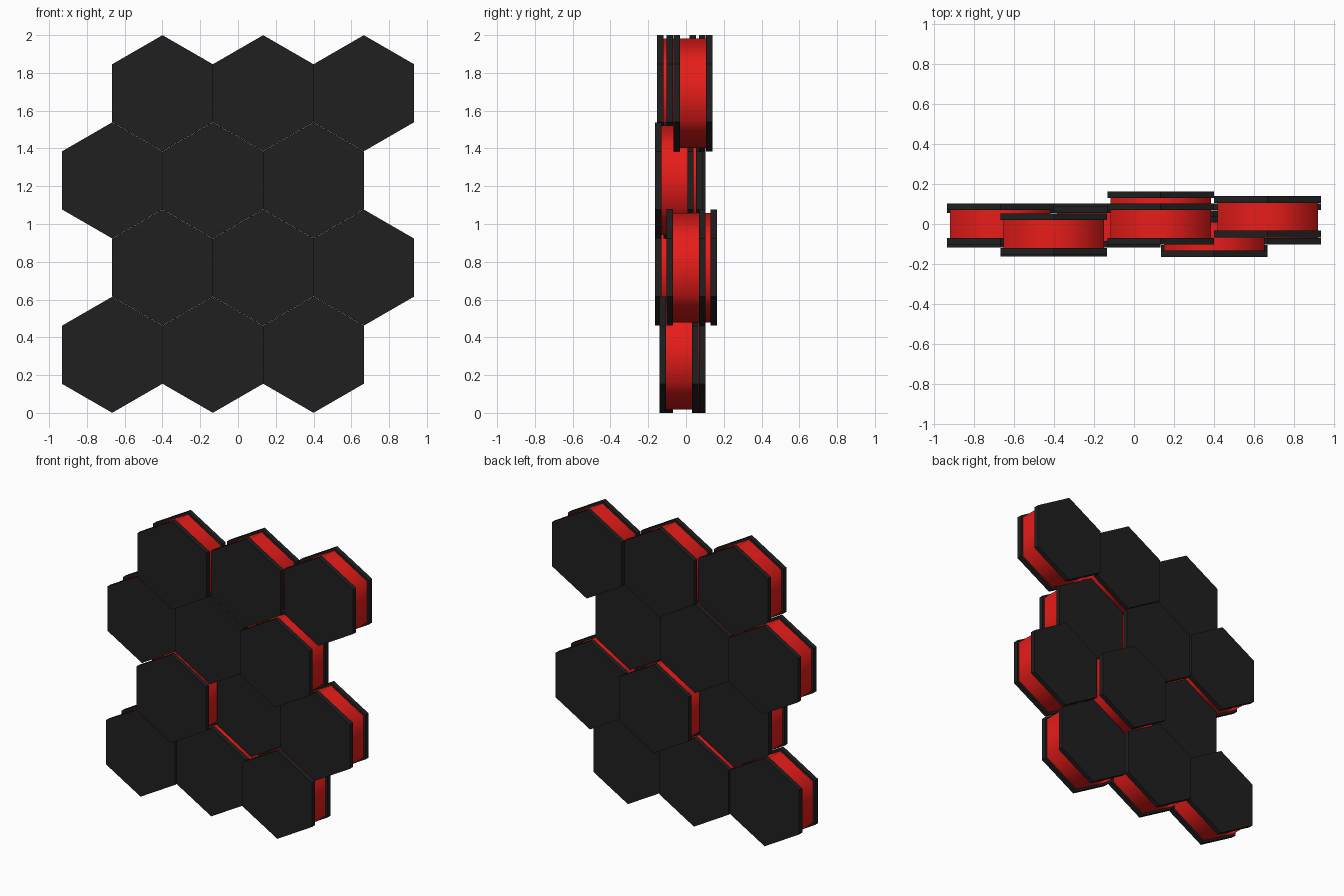
import bpy
from math import pi

if "Cube" in bpy.data.objects:
    bpy.data.objects.remove(bpy.data.objects["Cube"])

R = 4 / 13              # hexagon corner radius: four staggered rows fill 2 units
W = R * 3 ** 0.5        # hexagon width
DEPTH = 0.206           # full tile depth
PLATE = 0.034           # cover plate thickness


def material(name, color):
    m = bpy.data.materials.new(name)
    m.diffuse_color = color
    m.use_nodes = True
    m.node_tree.nodes["Principled BSDF"].inputs["Base Color"].default_value = m.diffuse_color
    return m


black = material("black", (0.014, 0.014, 0.014, 1))
red = material("red", (0.8, 0.012, 0.01, 1))


def hex_prism(name, radius, x, y, z, depth, mat, smooth=False):
    """Pointy-top hexagonal prism with its axis along y."""
    bpy.ops.mesh.primitive_cylinder_add(vertices=6, radius=radius, depth=depth,
                                        location=(x, y, z), rotation=(pi / 2, 0, 0))
    ob = bpy.context.object
    ob.name = name
    ob.data.materials.append(mat)
    if smooth:
        bpy.ops.object.shade_smooth_by_angle(angle=1.2)
    return ob


# Depth offset of each tile, rows from bottom to top, left to right
offsets = [(-0.015, 0.0, -0.036),
           (-0.06, 0.06, 0.0),
           (0.0, -0.015, -0.062),
           (-0.05, 0.0, 0.036)]

for row, ys in enumerate(offsets):
    z = R + row * 1.5 * R
    for col, y in enumerate(ys):
        x = (col - 1.25 + 0.5 * (row % 2)) * W
        tag = f"{row + 1}_{col + 1}"
        # Red core, slightly inset between the plates
        hex_prism(f"tile_core_{tag}", R - 0.018, x, y, z, DEPTH - 2 * PLATE, red, True)
        # Dark front and back plates
        for side, s in (("front", -1), ("back", 1)):
            hex_prism(f"tile_{side}_plate_{tag}", R - 0.0005, x,
                      y + s * (DEPTH - PLATE) / 2, z, PLATE, black)
